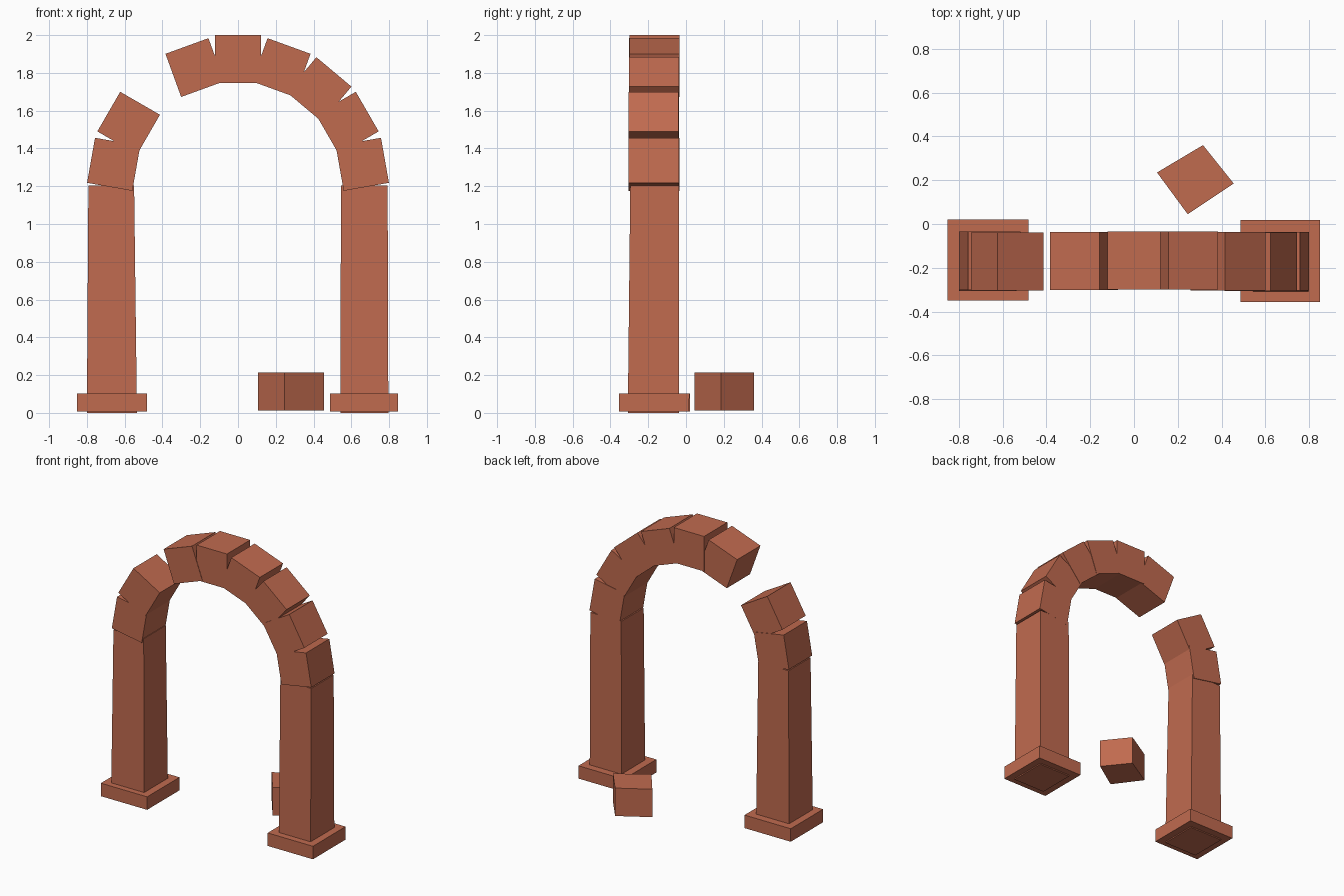
import bpy, bmesh, math
from mathutils import Vector

if "Cube" in bpy.data.objects:
    bpy.data.objects.remove(bpy.data.objects["Cube"])

brick = bpy.data.materials.new("terracotta_brick")
brick.diffuse_color = (0.53, 0.145, 0.078, 1)
brick.use_nodes = True
brick.node_tree.nodes["Principled BSDF"].inputs["Base Color"].default_value = brick.diffuse_color


def solid(name, ring_a, ring_b):
    """Closed six-sided block between two four-point rings."""
    bm = bmesh.new()
    a = [bm.verts.new(p) for p in ring_a]
    b = [bm.verts.new(p) for p in ring_b]
    bm.faces.new(a[::-1])
    bm.faces.new(b)
    for i in range(4):
        j = (i + 1) % 4
        bm.faces.new((a[i], a[j], b[j], b[i]))
    bmesh.ops.recalc_face_normals(bm, faces=bm.faces)
    mesh = bpy.data.meshes.new(name)
    bm.to_mesh(mesh)
    bm.free()
    mesh.materials.append(brick)
    obj = bpy.data.objects.new(name, mesh)
    bpy.context.collection.objects.link(obj)
    return obj


def rect(x0, x1, y0, y1, z):
    return [(x0, y0, z), (x1, y0, z), (x1, y1, z), (x0, y1, z)]


# Slightly uneven pillars running down through their plinths
solid("left_pillar", rect(-0.80, -0.535, -0.308, -0.036, 0.0),
      rect(-0.792, -0.55, -0.292, -0.04, 1.205))
solid("right_pillar", rect(0.542, 0.796, -0.308, -0.036, 0.0),
      rect(0.545, 0.792, -0.295, -0.038, 1.205))

# Plinths
solid("left_plinth", rect(-0.852, -0.482, -0.35, 0.02, 0.008),
      rect(-0.852, -0.482, -0.35, 0.02, 0.102))
solid("right_plinth", rect(0.486, 0.848, -0.355, 0.015, 0.008),
      rect(0.486, 0.848, -0.355, 0.018, 0.102))

# Arch stones every 20 degrees around the springing point; the 130 degree one fell
CENTRE, INNER, OUTER, HALF = Vector((0, 0, 1.2)), 0.547, 0.79, 0.121
for deg in range(10, 180, 20):
    if deg == 130:
        continue
    t = math.radians(deg)
    radial = Vector((math.cos(t), 0, math.sin(t)))
    tangent = Vector((-math.sin(t), 0, math.cos(t)))
    wobble = 0.003 * math.sin(deg)
    outer = 0.80 if deg == 90 else OUTER
    profile = [CENTRE + radial * r + tangent * s for r, s in
               ((INNER, -HALF), (outer, -HALF), (outer, HALF), (INNER, HALF))]
    solid(f"arch_stone_{deg}",
          [p + Vector((0, -0.302 + wobble, 0)) for p in profile],
          [p + Vector((0, -0.036 + wobble, 0)) for p in profile])

# Fallen stone lying behind the arch
corners = [(0.245, 0.045), (0.455, 0.185), (0.315, 0.36), (0.105, 0.235)]
solid("fallen_stone", [(x, y, 0.012) for x, y in corners],
      [(x, y, 0.214) for x, y in corners])
